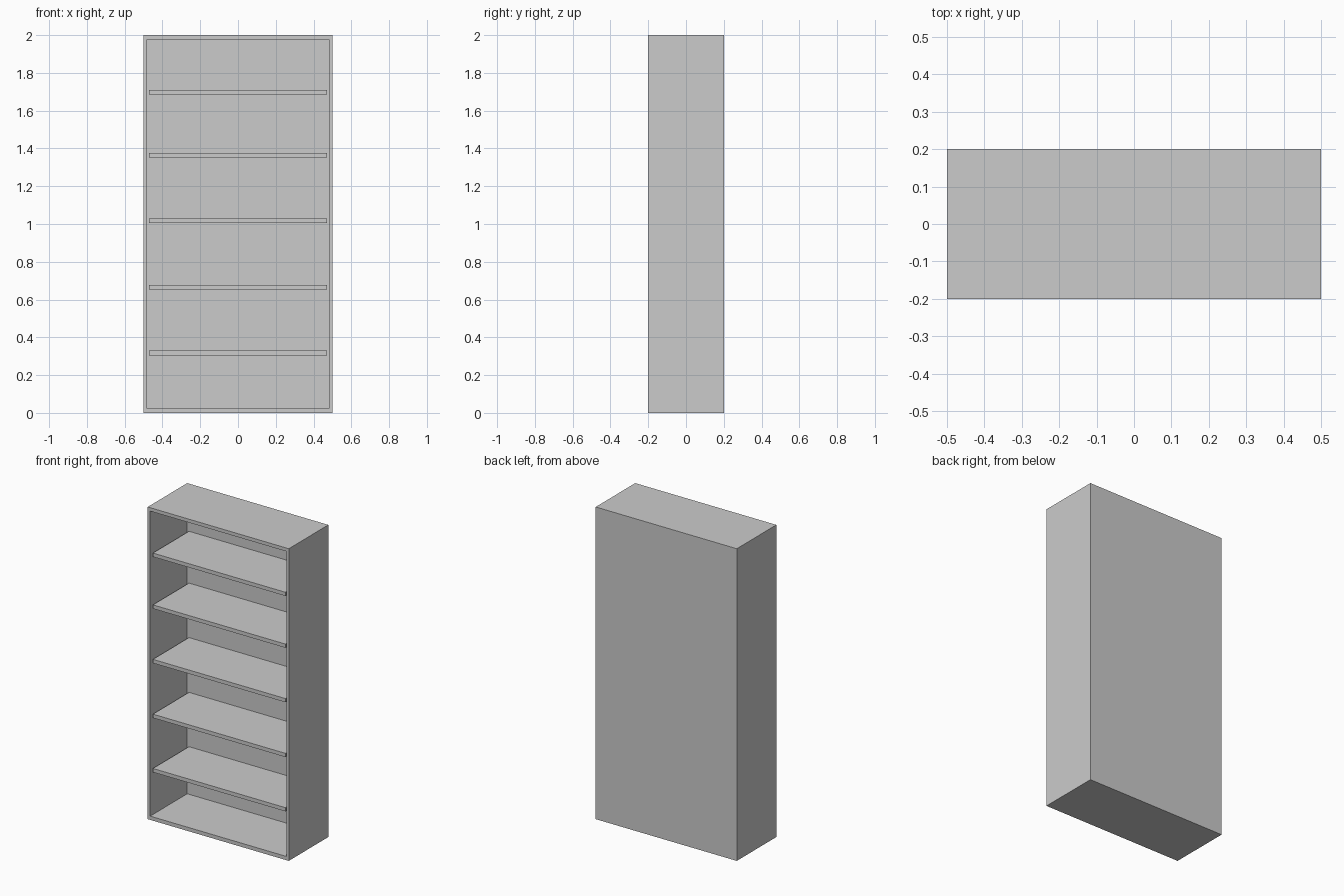
import bpy, bmesh

if "Cube" in bpy.data.objects:
    bpy.data.objects.remove(bpy.data.objects["Cube"])

W, D, H = 1.0, 0.4, 2.0          # overall size
SIDE, BOTTOM, TOP, BACK = 0.025, 0.024, 0.022, 0.025


def box(name, x0, x1, y0, y1, z0, z1):
    bm = bmesh.new()
    bmesh.ops.create_cube(bm, size=1)
    for v in bm.verts:
        v.co = ((x0 + x1) / 2 + v.co.x * (x1 - x0),
                (y0 + y1) / 2 + v.co.y * (y1 - y0),
                (z0 + z1) / 2 + v.co.z * (z1 - z0))
    mesh = bpy.data.meshes.new(name)
    bm.to_mesh(mesh)
    bm.free()
    ob = bpy.data.objects.new(name, mesh)
    bpy.context.collection.objects.link(ob)
    return ob


# Case: one solid box with its front face inset and pushed back to the back panel
case = box("bookcase_case", -W / 2, W / 2, -D / 2, D / 2, 0, H)
bm = bmesh.new()
bm.from_mesh(case.data)
bm.normal_update()
front = min(bm.faces, key=lambda f: f.normal.y)
bmesh.ops.inset_region(bm, faces=[front], thickness=SIDE)
for v in front.verts:
    v.co.z = BOTTOM if v.co.z < H / 2 else H - TOP
pocket = bmesh.ops.extrude_face_region(bm, geom=[front])
for v in [g for g in pocket["geom"] if isinstance(g, bmesh.types.BMVert)]:
    v.co.y = D / 2 - BACK
if front.is_valid:
    bmesh.ops.delete(bm, geom=[front], context='FACES_ONLY')
bmesh.ops.recalc_face_normals(bm, faces=bm.faces)
bm.to_mesh(case.data)
bm.free()

# Shelves: slightly narrower than the opening and set back from the front
for i, z in enumerate((0.317, 0.665, 1.016, 1.365, 1.697)):
    box(f"shelf_{i + 1}", -0.47, 0.47, -0.19, D / 2 - BACK, z - 0.012, z + 0.012)
